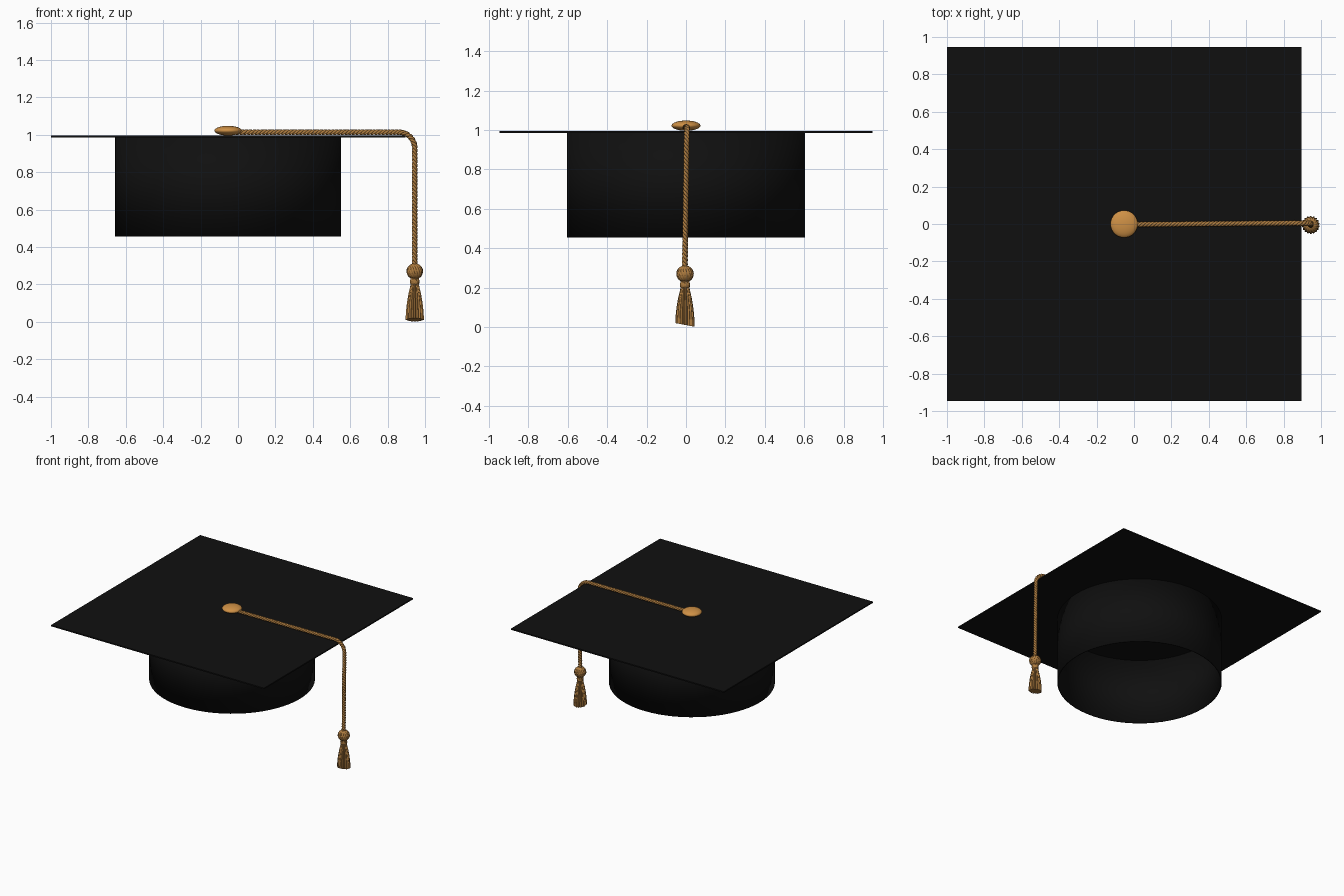
import bpy, bmesh, math
from mathutils import Vector

if "Cube" in bpy.data.objects:
    bpy.data.objects.remove(bpy.data.objects["Cube"])

CX = -0.053          # centre of the cap
TX, TY = 0.945, -0.005  # tassel axis


def material(name, rgb):
    m = bpy.data.materials.new(name)
    m.diffuse_color = (*rgb, 1)
    m.use_nodes = True
    m.node_tree.nodes["Principled BSDF"].inputs["Base Color"].default_value = m.diffuse_color
    return m


black = material("black_cloth", (0.005, 0.005, 0.005))
gold = material("gold_button", (0.62, 0.28, 0.06))
thread = material("gold_thread", (0.42, 0.2, 0.05))


def finish(ob, name, mat):
    ob.name = name
    ob.data.materials.append(mat)
    bpy.context.view_layer.objects.active = ob
    for o in bpy.context.selected_objects:
        o.select_set(False)
    ob.select_set(True)
    if ob.type == 'MESH':
        bpy.ops.object.shade_smooth_by_angle(angle=math.radians(40))


def fluted_lathe(name, profile, flutes, twist=0.0, tilt=0.0, per=6):
    """Lathe of (radius, z, flute depth) rings, closed at both ends."""
    bm = bmesh.new()
    n = flutes * per
    rings = []
    for r, z, depth in profile:
        ring = []
        for i in range(n):
            a = 2 * math.pi * i / n
            groove = abs(math.sin(flutes * (a + twist * z) / 2))
            rr = r - depth * (1 - groove)
            fall = max(0, 1 - z / 0.2) * tilt
            y = rr * math.sin(a)
            ring.append(bm.verts.new((TX + rr * math.cos(a), TY + y, z - y * fall)))
        rings.append(ring)
    for lo, hi in zip(rings, rings[1:]):
        for i in range(n):
            j = (i + 1) % n
            bm.faces.new((lo[i], lo[j], hi[j], hi[i]))
    bm.faces.new(rings[0][::-1])
    bm.faces.new(rings[-1])
    me = bpy.data.meshes.new(name)
    bm.to_mesh(me)
    bm.free()
    ob = bpy.data.objects.new(name, me)
    bpy.context.collection.objects.link(ob)
    finish(ob, name, thread)


# Square board
bpy.ops.mesh.primitive_cube_add(size=1, location=(CX, 0, 0.99))
board = bpy.context.object
board.scale = (1.895, 1.895, 0.01)
finish(board, "board", black)

# Skull band, open underneath
bpy.ops.mesh.primitive_cylinder_add(vertices=64, radius=0.605, depth=0.533,
                                    end_fill_type='NOTHING', location=(CX, 0, 0.7215))
band = bpy.context.object
wall = band.modifiers.new("wall", 'SOLIDIFY')
wall.thickness = 0.008
finish(band, "skull_band", black)

# Button
bpy.ops.mesh.primitive_uv_sphere_add(segments=40, ring_count=20, radius=1, location=(CX, 0, 1.022))
button = bpy.context.object
button.scale = (0.073, 0.073, 0.026)
finish(button, "button", gold)

# Cord path: along the board, round the edge, straight down
BEND, TOP = 0.085, 1.014
flat = TX - BEND - CX
arc = BEND * math.pi / 2
drop = TOP - BEND - 0.29
length = flat + arc + drop


def cord_point(s):
    """Centre and outward normal at distance s along the cord."""
    a = min(max((s - flat) / BEND, 0), math.pi / 2)
    nrm = Vector((math.sin(a), 0, math.cos(a)))
    p = Vector((TX - BEND, 0, TOP - BEND)) + nrm * BEND
    p.x += min(s - flat, 0)
    p.z -= max(s - flat - arc, 0)
    if s < flat:
        p.y = -0.003 + 0.008 * s / flat
    else:
        p.y = 0.005 - 0.011 * (s - flat) / (length - flat)
    return p, nrm


# Twisted cord strands
STRANDS, PITCH, STEPS = 3, 0.06, 380
side = Vector((0, 1, 0))
cord = bpy.data.curves.new("cord", 'CURVE')
cord.dimensions = '3D'
cord.bevel_depth = 0.0078
cord.bevel_resolution = 2
cord.use_fill_caps = True
for k in range(STRANDS):
    sp = cord.splines.new('POLY')
    sp.points.add(STEPS)
    for i in range(STEPS + 1):
        s = length * i / STEPS
        p, nrm = cord_point(s)
        t = 2 * math.pi * (s / PITCH + k / STRANDS)
        q = p + 0.0075 * (nrm * math.cos(t) + side * math.sin(t))
        sp.points[i].co = (*q, 1)
    sp.use_smooth = True
cord_ob = bpy.data.objects.new("cord", cord)
bpy.context.collection.objects.link(cord_ob)
finish(cord_ob, "cord", thread)

# Knot above the tassel
knot = []
for i in range(15):
    a = math.pi * (0.06 + 0.88 * i / 14)
    knot.append((0.045 * math.sin(a), 0.27 - 0.043 * math.cos(a), 0.006 * math.sin(a)))
fluted_lathe("knot", knot, 16, twist=9)

# Binding under the knot
fluted_lathe("tassel_neck", [(0.020, 0.198, 0.002), (0.025, 0.205, 0.003),
                             (0.026, 0.216, 0.003), (0.022, 0.235, 0.002)], 16, twist=20)

# Skirt of hanging threads
fluted_lathe("tassel_skirt", [(0.049, 0.011, 0.010), (0.049, 0.03, 0.010), (0.046, 0.07, 0.009),
                              (0.041, 0.11, 0.008), (0.034, 0.15, 0.007), (0.027, 0.18, 0.005),
                              (0.021, 0.205, 0.003)], 18, tilt=0.2)
